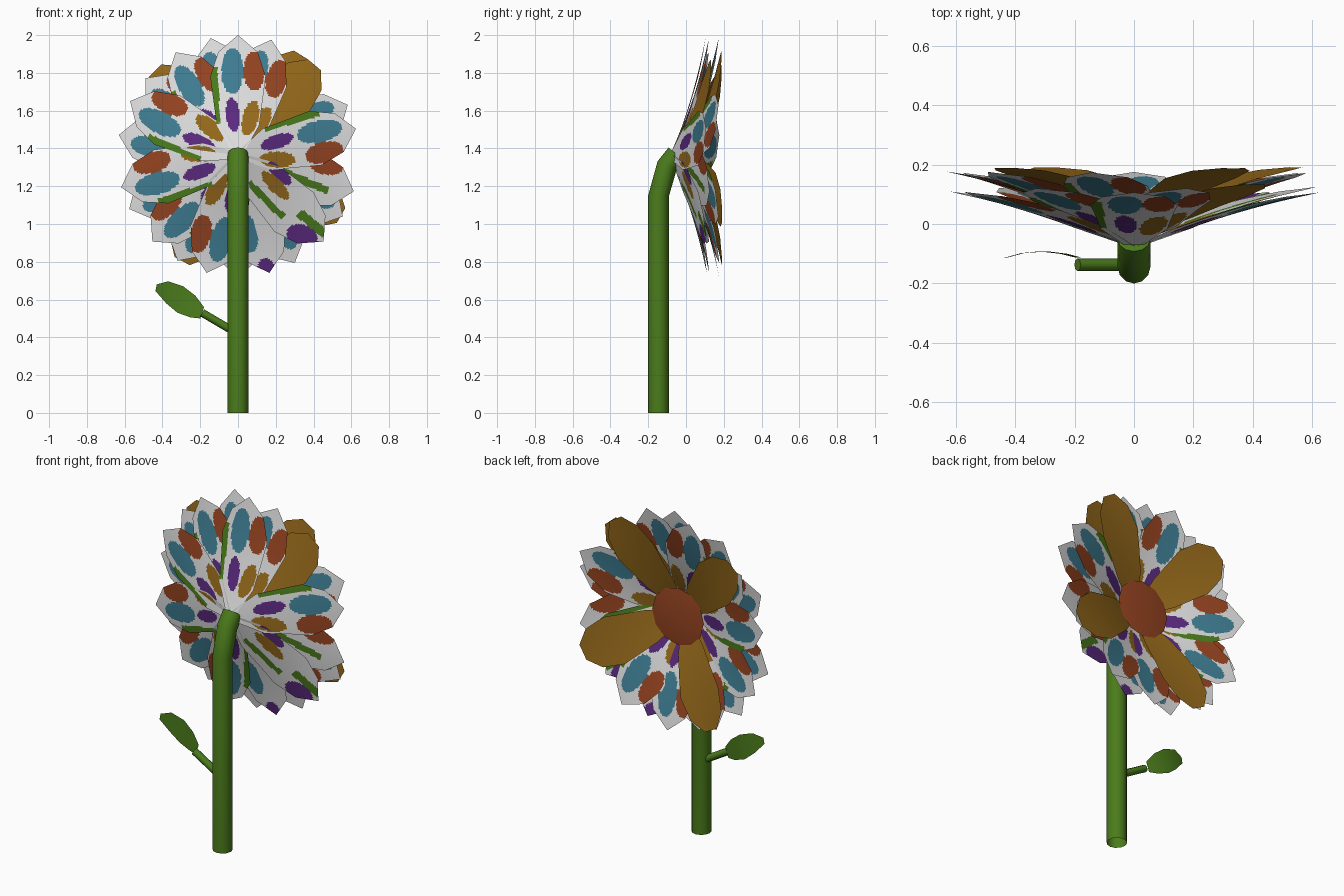
import bpy, bmesh, math
from mathutils import Vector

if "Cube" in bpy.data.objects:
    bpy.data.objects.remove(bpy.data.objects["Cube"])

COLOURS = {
    "white": (0.74, 0.74, 0.74), "blue": (0.05, 0.21, 0.295),
    "orange": (0.305, 0.058, 0.015), "purple": (0.105, 0.023, 0.215),
    "ochre": (0.31, 0.145, 0.011), "green": (0.07, 0.2, 0.011),
}
MATS = {}
for n, c in COLOURS.items():
    MATS[n] = bpy.data.materials.new(n)
    MATS[n].diffuse_color = (*c, 1)
ORDER = list(COLOURS)
HEAD_Z = 1.36


def make(name, bm, mats):
    me = bpy.data.meshes.new(name)
    bm.to_mesh(me)
    bm.free()
    for m in mats:
        me.materials.append(MATS[m])
    ob = bpy.data.objects.new(name, me)
    bpy.context.collection.objects.link(ob)
    return ob


def lerp(profile, u):
    for (a, p), (b, q) in zip(profile, profile[1:]):
        if u <= b + 1e-6:
            return p + (q - p) * (u - a) / (b - a)
    return profile[-1][1]


# painted spots: colour, centre along, centre across, half length, half width, tilt, is a bar
SPOTS = [
    ("blue", .45, .03, .122, .058, 0, False),
    ("orange", .45, -.085, .105, .056, 0, False),
    ("purple", .22, .028, .09, .036, .1, False),
    ("ochre", .20, -.065, .095, .042, -.25, False),
    ("green", .32, .120, .15, .019, .06, True),
]
# lower petals have their own pattern
SPECIAL = {
    343: [("green", .345, -.02, .165, .02, -.1, True),
          ("orange", .45, .10, .1, .06, 0, False),
          ("ochre", .17, .05, .1, .042, 0, False)],
    315: [("green", .53, .025, .09, .024, .1, True),
          ("purple", .54, -.06, .085, .06, .4, False),
          ("ochre", .25, .03, .1, .035, 0, False),
          ("purple", .22, .09, .08, .035, 0, False),
          ("green", .27, -.06, .13, .018, 0, True)],
    285: [("purple", .61, -.01, .05, .045, 0, False),
          ("blue", .40, -.06, .11, .055, 0, False),
          ("green", .28, .11, .1, .018, 0, True)],
}


def paint(u, v, spots):
    for col, cu, cv, a, b, t, bar in spots:
        du, dv = u - cu, v - cv
        p = (du * math.cos(t) + dv * math.sin(t)) / a
        q = (-du * math.sin(t) + dv * math.cos(t)) / b
        if (max(abs(p), abs(q)) if bar else math.hypot(p, q)) < 1:
            return ORDER.index(col)
    return 0


# one petal: rows along the radius, columns across, bowl height from coefficients
def petal(name, deg, width, curve, rows, cols, spots=None, plain=None):
    a = math.radians(deg)
    c0, c1, c2 = curve
    bm = bmesh.new()
    grid = []
    for u in rows:
        h = lerp(width, u)
        row = []
        for j in range(cols + 1):
            v = h * (2 * j / cols - 1)
            row.append(bm.verts.new((u * math.cos(a) - v * math.sin(a),
                                     c0 + c1 * u + c2 * u * u + .3 * v * v,
                                     HEAD_Z + u * math.sin(a) + v * math.cos(a))))
        grid.append(row)
    for i in range(len(rows) - 1):
        um = (rows[i] + rows[i + 1]) / 2
        for j in range(cols):
            f = bm.faces.new((grid[i][j], grid[i][j + 1], grid[i + 1][j + 1], grid[i + 1][j]))
            f.smooth = True
            if spots:
                vm = lerp(width, um) * ((2 * j + 1) / cols - 1)
                f.material_index = paint(um, vm, spots)
    return make(name, bm, [plain] if plain else ORDER)


WHITE_W = [(0, .02), (.16, .112), (.42, .147), (.55, .105), (.64, .001)]
OCHRE_W = [(.03, .03), (.2, .095), (.42, .14), (.55, .115), (.63, .045)]
FINE = [i * .01 for i in range(65)]
COARSE = [.03, .12, .2, .31, .42, .55, .63]

# three layers of painted petals
LAYERS = [
    ("front_petal", (90, 153, 195, 255, 13, 315), (-.08, .40, -.17)),
    ("middle_petal", (121, 225, 285, 343, 74), (-.066, .40, -.17)),
    ("back_petal", (25, 103, 140, 170, 206, 240, 270, 298, 330), (-.045, .48, -.22)),
]
for name, angles, (c0, c1, c2) in LAYERS:
    for i, deg in enumerate(angles):
        petal(f"{name}_{i}", deg, WHITE_W, (c0 + .0015 * (i % 4), c1, c2), FINE, 30,
              SPECIAL.get(deg, SPOTS))

# plain ochre petals: one behind the middle layer, four on the open face
petal("middle_ochre_petal", 50, OCHRE_W, (-.052, .40, -.17), COARSE, 4, plain="ochre")
for i, deg in enumerate((58, 134, 242, 330)):
    petal(f"inner_petal_{i}", deg, OCHRE_W, (.003 + .001 * i, .45, -.25), COARSE, 4, plain="ochre")

# shallow flower centre
bm = bmesh.new()
rings = []
for r, y in ((.17, .075), (.1, .083)):
    rings.append([bm.verts.new((r * math.cos(k * math.tau / 12), y,
                                HEAD_Z + r * math.sin(k * math.tau / 12))) for k in range(12)])
for k in range(12):
    n = (k + 1) % 12
    bm.faces.new((rings[0][k], rings[1][k], rings[1][n], rings[0][n])).smooth = True
bm.faces.new(rings[1][::-1]).smooth = True
make("flower_centre", bm, ["orange"])


# round tube along a path, open at the foot and capped at the end
def tube(name, path, radius, sides, side_axis):
    pts = [Vector(p) for p in path]
    s = Vector(side_axis)
    bm = bmesh.new()
    rings = []
    for i, p in enumerate(pts):
        t = (pts[min(i + 1, len(pts) - 1)] - pts[max(i - 1, 0)]).normalized()
        w = t.cross(s).normalized()
        rings.append([bm.verts.new(p + radius * (s * math.cos(k * math.tau / sides)
                                                 + w * math.sin(k * math.tau / sides)))
                      for k in range(sides)])
    for lo, hi in zip(rings, rings[1:]):
        for k in range(sides):
            n = (k + 1) % sides
            bm.faces.new((lo[k], lo[n], hi[n], hi[k]))
    bm.faces.new(rings[-1])
    bmesh.ops.recalc_face_normals(bm, faces=bm.faces)
    ob = make(name, bm, ["green"])
    for f in ob.data.polygons:
        f.use_smooth = len(f.vertices) == 4
    return ob


tube("stem", [(0, -.145, 0), (0, -.145, 1.15), (0, -.10, 1.31), (0, -.05, 1.37)], .055, 12, (1, 0, 0))
tube("leaf_stalk", [(-.02, -.137, .43), (-.19, -.137, .53)], .021, 8, (0, 1, 0))

# arched leaf: pairs of upper and lower edge points
bm = bmesh.new()
EDGES = [((-.18, .56), (-.2, .5), -.112), ((-.225, .62), (-.25, .505), -.1),
         ((-.29, .67), (-.32, .53), -.092), ((-.37, .697), (-.38, .58), -.098),
         ((-.43, .68), (-.437, .645), -.114)]
pairs = [(bm.verts.new((a[0], y, a[1])), bm.verts.new((b[0], y, b[1]))) for a, b, y in EDGES]
for (a, b), (c, d) in zip(pairs, pairs[1:]):
    bm.faces.new((a, c, d, b)).smooth = True
make("leaf", bm, ["green"])

for m in bpy.data.materials:
    if m.users and not m.is_grease_pencil:
        m.use_nodes = True
        m.node_tree.nodes["Principled BSDF"].inputs["Base Color"].default_value = m.diffuse_color
